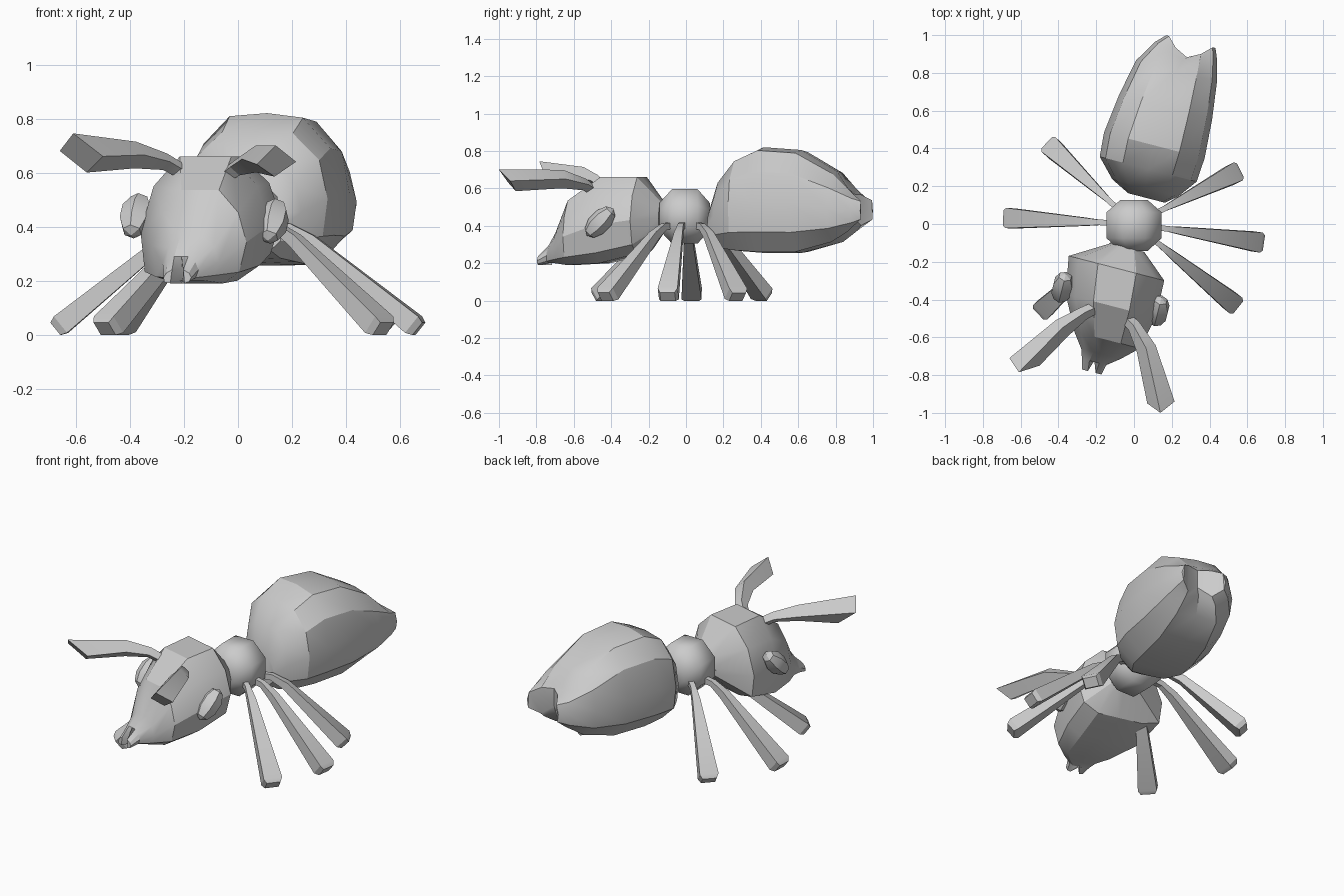
import bpy, bmesh, math
from mathutils import Vector, Matrix

if "Cube" in bpy.data.objects:
    bpy.data.objects.remove(bpy.data.objects["Cube"])

grey = bpy.data.materials.new("light grey")
grey.diffuse_color = (0.6, 0.6, 0.6, 1)
grey.use_nodes = True
grey.node_tree.nodes["Principled BSDF"].inputs["Base Color"].default_value = grey.diffuse_color


def finish(name, bm, angle=28):
    bmesh.ops.recalc_face_normals(bm, faces=bm.faces)
    me = bpy.data.meshes.new(name)
    bm.to_mesh(me)
    bm.free()
    ob = bpy.data.objects.new(name, me)
    me.materials.append(grey)
    bpy.context.collection.objects.link(ob)
    bpy.ops.object.select_all(action='DESELECT')
    ob.select_set(True)
    bpy.context.view_layer.objects.active = ob
    bpy.ops.object.shade_smooth_by_angle(angle=math.radians(angle))
    return ob


def loft(name, rings, angle=28, cleft=False):
    """Skin closed point rings; a cleft end is capped in vertical strips."""
    bm = bmesh.new()
    loops = [[bm.verts.new(p) for p in r] for r in rings]
    n = len(loops[0])
    for a, b in zip(loops, loops[1:]):
        for i in range(n):
            j = (i + 1) % n
            bm.faces.new((a[i], a[j], b[j], b[i]))
    bm.faces.new(loops[0])
    end = loops[-1]
    if cleft:
        right = n // 4
        for k in range(n // 2):
            a, b = right - k, right - k - 1
            c, d = right + k + 1, right + k
            ids = list(dict.fromkeys(i % n for i in (a, b, c, d)))
            bm.faces.new([end[i] for i in ids])
    else:
        bm.faces.new(end)
    return finish(name, bm, angle)


AXIS = Vector((0.25, 0.968, 0))    # the body leans along this line
SIDE = Vector((0.968, -0.25, 0))


def body(name, outline, rows, pulls):
    """rows: along, half width, bottom, top, sideways shift.
    pulls: for the last rows, how far inner and centre points sink, and the underside rises."""
    rings = []
    for k, (u, w, z0, z1, s) in enumerate(rows):
        inner, centre, rise = pulls.get(len(rows) - 1 - k, (0, 0, 0))
        ring = []
        for x, h in outline:
            pull = centre if x == 0 else inner if abs(x) < .6 else 0
            p = AXIS * (u - pull) + SIDE * (s + x * w)
            lift = rise if x == 0 and h < .5 else 0
            ring.append((p.x, p.y, z0 + h * (z1 - z0) + lift))
        rings.append(ring)
    return loft(name, rings, 28, True)


# abdomen with a cleft tail and a groove beneath it
body("abdomen",
     [(0, 1), (.50, .97), (.88, .77), (1, .48), (.93, .2), (.55, .01), (0, 0),
      (-.55, .01), (-.93, .2), (-1, .48), (-.88, .8), (-.52, .98)],
     [(.15, .10, .31, .49, .03), (.20, .18, .28, .64, .01), (.30, .265, .265, .76, 0),
      (.43, .275, .255, .82, 0), (.64, .255, .255, .805, .007), (.84, .222, .31, .69, .015),
      (.96, .17, .37, .60, .035), (1.01, .135, .40, .57, .05)],
     {0: (.05, .085, .06), 1: (.03, .05, .05), 2: (0, 0, .025)})

# head narrowing to a forked mouth, cheeks lower on the left
body("head",
     [(0, 1), (.40, 1), (.82, .76), (1, .44), (.84, .12), (.5, 0), (0, 0),
      (-.55, 0), (-.98, .07), (-1.05, .4), (-.84, .76), (-.42, 1)],
     [(-.13, .09, .37, .53, 0), (-.25, .255, .25, .66, -.025), (-.45, .24, .20, .66, -.005),
      (-.63, .175, .19, .535, .02), (-.71, .105, .20, .36, .005),
      (-.76, .065, .20, .29, -.02), (-.815, .052, .19, .24, -.02)], {0: (0, -.07, 0)})

# thorax: faceted ball banded front to back
rings = []
for y, r in ((-.142, .075), (-.075, .15), (.062, .15), (.127, .075)):
    rings.append([(r * 1.05 * math.cos(math.radians(45 * k + 22.5)), y,
                   .45 + r * 1.05 * math.sin(math.radians(45 * k + 22.5))) for k in range(8)])
loft("thorax", rings, 50)

# eyes, slanted along the cheeks
for name, loc in (("left_eye", (-.378, -.335, .44)), ("right_eye", (.128, -.46, .42))):
    bm = bmesh.new()
    bmesh.ops.create_uvsphere(bm, u_segments=6, v_segments=5, radius=1)
    bmesh.ops.transform(bm, matrix=Matrix.Translation(loc)
                        @ Matrix.Rotation(math.radians(-14), 4, 'Z')
                        @ Matrix.Rotation(math.radians(-45), 4, 'X')
                        @ Matrix.Diagonal((.062, .06, .103, 1)), verts=bm.verts)
    finish(name, bm)


def limb(name, path, cap=0, roll=0, tip=None):
    """path: (point, width, thickness); square section plus a bevelled end or a given tip."""
    pts = [Vector(p) for p, _, _ in path]
    rings = []
    for i, (p, (_, w, t)) in enumerate(zip(pts, path)):
        d = (pts[min(i + 1, len(pts) - 1)] - pts[max(i - 1, 0)]).normalized()
        s = d.cross(Vector((0, 0, 1))).normalized()
        n = s.cross(d)
        ring = []
        for k in range(4):
            a = math.radians(45 + 90 * k - roll)
            ring.append(p + s * math.cos(a) * w * .707 + n * math.sin(a) * t * .707)
        rings.append(ring)
    if cap:
        rings.append([p + (q - p) * .75 + d * cap for q in rings[-1]])
    if tip:
        rings[-1] = [Vector(q) for q in tip]
    return loft(name, rings, 25)


# legs: hip, knee, foot
feet = {"left_rear_leg": (-.46, .428), "left_mid_leg": (-.69, .032),
        "left_front_leg": (-.505, -.475), "right_rear_leg": (.56, .283),
        "right_mid_leg": (.685, -.10), "right_front_leg": (.55, -.44)}
for name, (x, y) in feet.items():
    r = math.hypot(x, y)
    c = Vector((x / r, y / r, 0))
    up = Vector((0, 0, 1))
    limb(name, [(c * .10 + up * .405, .03, .035), (c * .19 + up * .395, .03, .035),
                (c * .27 + up * .35, .045, .045), (c * (r - .035) + up * .037, .107, .078)], .025)

# antennae, curving up and outward, ending in a tilted square
limb("left_antenna", [((-.20, -.44, .60), .045, .04), ((-.27, -.475, .64), .05, .045),
                      ((-.38, -.55, .665), .075, .07), ((-.58, -.73, .67), .1, .1)], 0, 45,
     [(-.66, -.71, .68), (-.61, -.785, .745), (-.50, -.75, .66), (-.56, -.68, .60)])
limb("right_antenna", [((-.05, -.49, .585), .045, .04), ((0, -.54, .62), .05, .045),
                       ((.065, -.66, .65), .075, .07), ((.14, -.95, .64), .1, .1)], 0, 45,
     [(.07, -.95, .63), (.14, -1.0, .70), (.215, -.94, .64), (.135, -.91, .585)])
